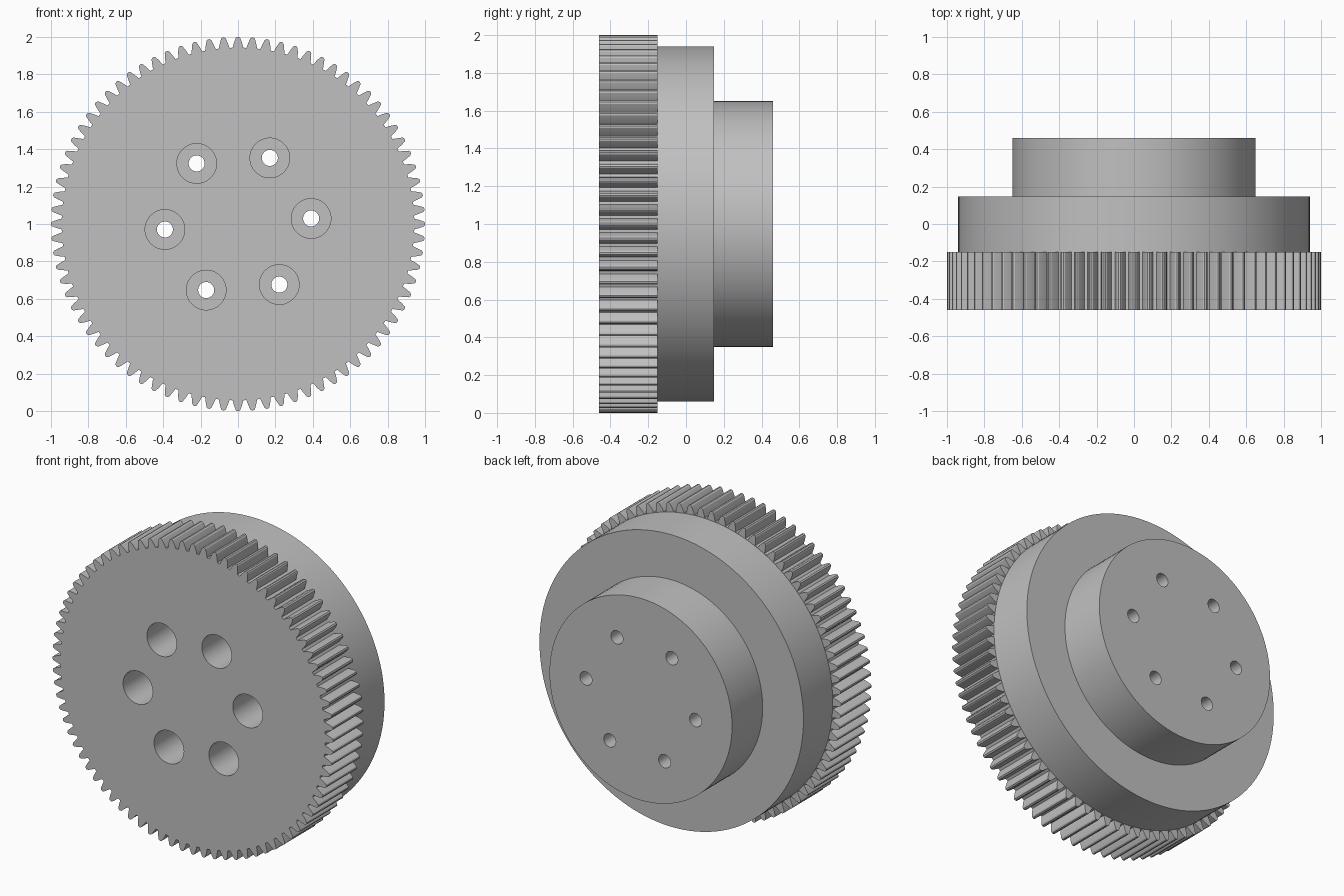
import bpy
import bmesh
import math
from math import cos, sin, pi, acos, tan

TEETH = 80
TIP_R, PITCH_R, ROOT_R = 1.0, 0.9756, 0.943
BASE_R = PITCH_R * cos(math.radians(20))
AXIS_Z = 1.0

cube = bpy.data.objects.get("Cube")
if cube:
    bpy.data.objects.remove(cube, do_unlink=True)

grey = bpy.data.materials.new("machined_grey")
grey.use_nodes = True
grey.diffuse_color = (0.53, 0.53, 0.53, 1)
grey.node_tree.nodes["Principled BSDF"].inputs["Base Color"].default_value = (0.53, 0.53, 0.53, 1)


def circle(radius, count, cx=0.0, cz=AXIS_Z):
    return [(cx + radius * cos(2 * pi * i / count), cz + radius * sin(2 * pi * i / count))
            for i in range(count)]


def add_prism(bm, outline, y0, y1):
    """Extrude an x-z outline along y."""
    front = bm.faces.new([bm.verts.new((x, y0, z)) for x, z in outline])
    res = bmesh.ops.extrude_face_region(bm, geom=[front], use_keep_orig=True)
    moved = [v for v in res["geom"] if isinstance(v, bmesh.types.BMVert)]
    bmesh.ops.translate(bm, verts=moved, vec=(0, y1 - y0, 0))


def finish(bm, name):
    bmesh.ops.recalc_face_normals(bm, faces=bm.faces)
    mesh = bpy.data.meshes.new(name)
    bm.to_mesh(mesh)
    bm.free()
    mesh.materials.append(grey)
    obj = bpy.data.objects.new(name, mesh)
    bpy.context.collection.objects.link(obj)
    return obj


def prism(name, outline, y0, y1):
    bm = bmesh.new()
    add_prism(bm, outline, y0, y1)
    return finish(bm, name)


def involute(r):
    a = acos(BASE_R / r)
    return tan(a) - a


def gear_outline():
    """Involute teeth with slightly rounded tips."""
    radii = [ROOT_R + (TIP_R - 0.006 - ROOT_R) * i / 4 for i in range(5)]
    pitch_half = pi / (2 * TEETH) + involute(PITCH_R)
    flank = [(r, pitch_half - involute(r)) for r in radii]
    flank.append((TIP_R, 0.005))
    tooth = [(r, -a) for r, a in flank] + [(r, a) for r, a in reversed(flank)]
    points = []
    for i in range(TEETH):
        centre = pi / 2 + 2 * pi * i / TEETH
        points += [(r * cos(centre + a), AXIS_Z + r * sin(centre + a)) for r, a in tooth]
    return points


# Toothed ring, stepped collar and rear hub
parts = [
    prism("gear_wheel", gear_outline(), -0.46, -0.15),
    prism("collar", circle(0.94, 128), -0.15, 0.148),
    prism("rear_hub", circle(0.65, 96), 0.148, 0.46),
]


# Six bolt holes, wide at the front and narrow at the back
def hole_cutter(name, radius, count, y0, y1):
    bm = bmesh.new()
    for i in range(6):
        a = math.radians(4.3 + 60 * i)
        add_prism(bm, circle(radius, count, 0.392 * cos(a), AXIS_Z + 0.392 * sin(a)), y0, y1)
    cutter = finish(bm, name)
    cutter.hide_render = True
    return cutter


cutters = [hole_cutter("counterbore_cutter", 0.106, 48, -0.6, -0.05),
           hole_cutter("bolt_hole_cutter", 0.043, 32, -0.7, 0.6)]

for part in parts:
    bpy.ops.object.select_all(action="DESELECT")
    part.select_set(True)
    bpy.context.view_layer.objects.active = part
    for cutter in cutters:
        mod = part.modifiers.new(cutter.name, "BOOLEAN")
        mod.operation = "DIFFERENCE"
        mod.solver = "EXACT"
        mod.object = cutter
        bpy.ops.object.modifier_apply(modifier=mod.name)
    bpy.ops.object.shade_smooth_by_angle(angle=math.radians(25))

for cutter in cutters:
    bpy.data.objects.remove(cutter, do_unlink=True)
